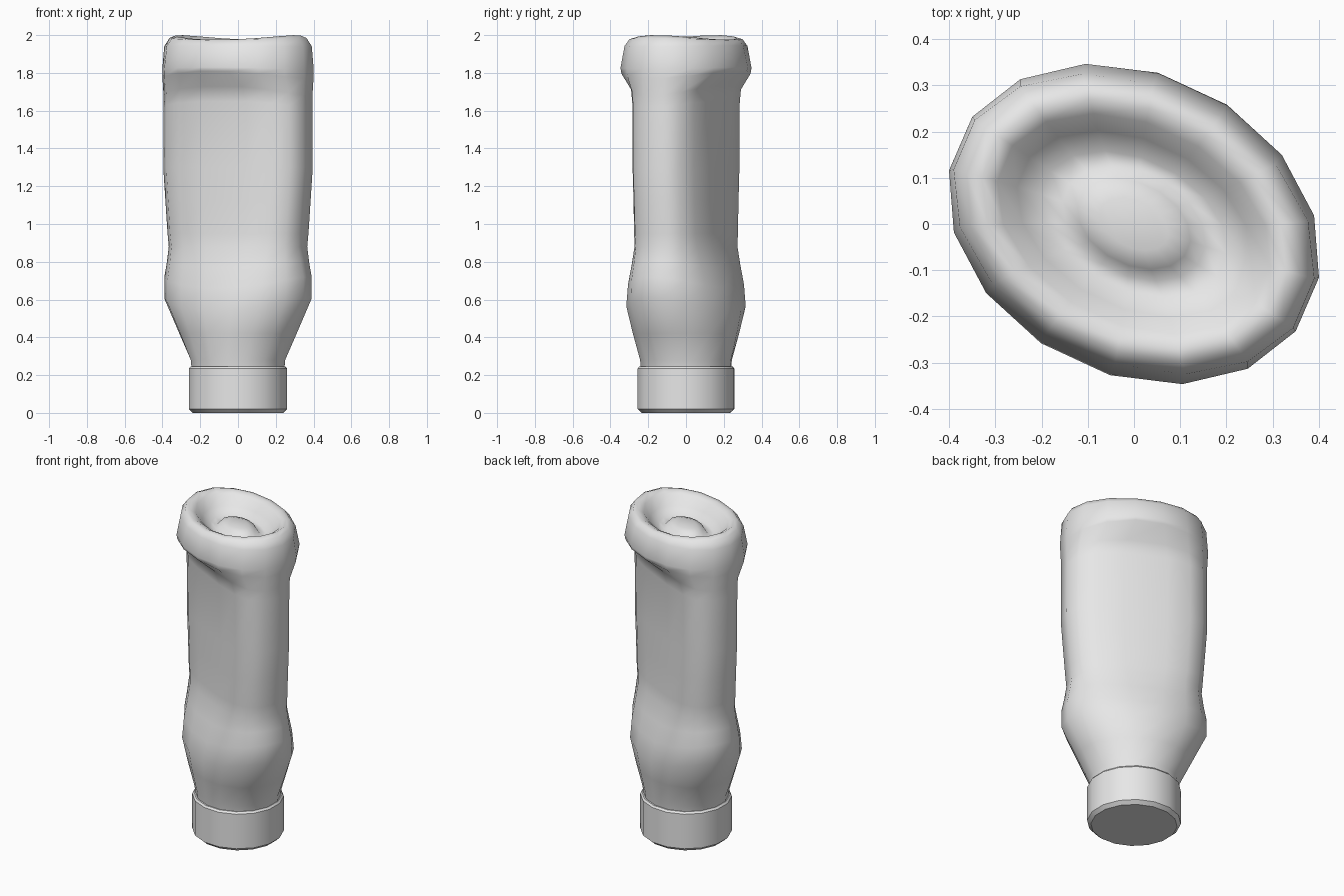
import bpy, bmesh, math

if "Cube" in bpy.data.objects:
    bpy.data.objects.remove(bpy.data.objects["Cube"], do_unlink=True)

grey = bpy.data.materials.new("light grey")
grey.use_nodes = True
grey.diffuse_color = (0.8, 0.8, 0.8, 1)
grey.node_tree.nodes["Principled BSDF"].inputs["Base Color"].default_value = (0.8, 0.8, 0.8, 1)

TURN = math.radians(-27)   # the oval stands turned about z
SIDES = 16


def spow(value, power):
    return math.copysign(abs(value) ** power, value)


def oval_ring(bm, z, a, b, n=2, lift=0):
    """Superellipse ring; lift raises the broad front and back over the narrow ends."""
    ring = []
    for i in range(SIDES):
        t = math.tau * i / SIDES + math.radians(14)
        u = a * spow(math.cos(t), 2 / n)
        v = b * spow(math.sin(t), 2 / n)
        x = u * math.cos(TURN) - v * math.sin(TURN)
        y = u * math.sin(TURN) + v * math.cos(TURN)
        ring.append(bm.verts.new((x, y, z + lift * math.sin(t) ** 2)))
    return ring


def loft(name, rows, angle):
    bm = bmesh.new()
    rings = [oval_ring(bm, *row) for row in rows]
    for low, high in zip(rings, rings[1:]):
        for i in range(SIDES):
            j = (i + 1) % SIDES
            bm.faces.new((low[i], low[j], high[j], high[i]))
    bm.faces.new(rings[0][::-1])
    bm.faces.new(rings[-1])
    bmesh.ops.recalc_face_normals(bm, faces=bm.faces)
    mesh = bpy.data.meshes.new(name)
    bm.to_mesh(mesh)
    bm.free()
    mesh.materials.append(grey)
    obj = bpy.data.objects.new(name, mesh)
    bpy.context.collection.objects.link(obj)
    bpy.ops.object.select_all(action="DESELECT")
    obj.select_set(True)
    bpy.context.view_layer.objects.active = obj
    bpy.ops.object.shade_smooth_by_angle(angle=math.radians(angle))
    return obj


# Bottle body: neck, shoulder, waist, flattened grip, head and recessed base
loft("bottle_body", [
    (0.20, 0.250, 0.235),
    (0.28, 0.258, 0.242),
    (0.42, 0.325, 0.270),
    (0.61, 0.415, 0.285, 2, -0.07),
    (0.72, 0.415, 0.265, 2.1, -0.06),
    (0.80, 0.398, 0.235, 2.3, -0.03),
    (0.88, 0.385, 0.206, 2.6),
    (0.95, 0.390, 0.200, 2.8),
    (1.12, 0.403, 0.199, 2.8),
    (1.30, 0.416, 0.200, 2.8),
    (1.62, 0.414, 0.203, 2.8, 0.03),
    (1.68, 0.416, 0.222, 2.5, 0.05),
    (1.77, 0.422, 0.318, 2, 0.04),
    (1.82, 0.422, 0.325, 2, 0.01),
    (1.94, 0.414, 0.298, 2, 0.005),
    (1.985, 0.385, 0.272, 2, -0.01),
    (2.00, 0.350, 0.245, 2, -0.025),
    (1.98, 0.315, 0.215, 2, -0.02),
    (1.92, 0.270, 0.180),
    (1.885, 0.215, 0.140),
    (1.88, 0.165, 0.110),
    (1.915, 0.130, 0.088),
    (1.93, 0.080, 0.050),
], 80)

# Screw cap the bottle stands on
loft("cap", [
    (0.0, 0.245, 0.235),
    (0.02, 0.266, 0.257),
    (0.235, 0.266, 0.257),
    (0.246, 0.256, 0.248),
    (0.246, 0.240, 0.230),
], 30)
